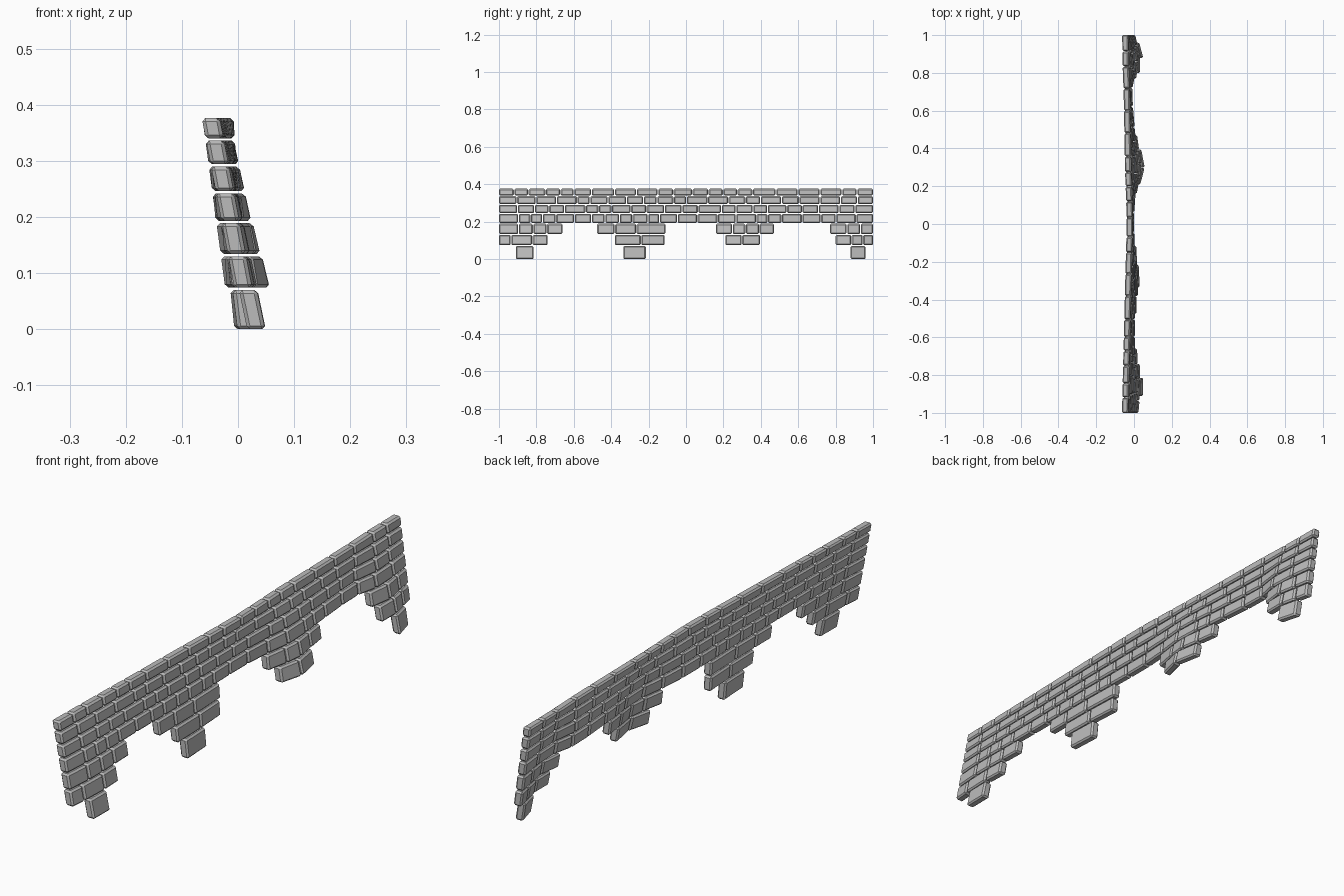
import bpy
import bmesh
import random
from mathutils import Vector

cube = bpy.data.objects.get("Cube")
if cube:
    bpy.data.objects.remove(cube, do_unlink=True)

random.seed(4)
THICKNESS = 0.032
GAP = 0.004
BEVEL = 0.006
CREST = 0.357

# Outward lean of the wall along its length: piers bulge forward, arches stay upright
LEANS = [(-1, .19), (-.87, .22), (-.55, .15), (-.28, .12), (0, .04), (.12, .07),
         (.3, .25), (.45, .16), (.7, .06), (.83, .25), (1, .13)]

# Courses from the top: name, bottom height, runs of (start, end, brick count)
WHOLE = (-1, 1)
COURSES = [
    ("coping_course", .34, [(*WHOLE, 21)]),
    ("second_course", .294, [(*WHOLE, 21)]),
    ("third_course", .246, [(*WHOLE, 22)]),
    ("fourth_course", .193, [(*WHOLE, 23)]),
    ("fifth_course", .134, [(-1, -.66, 4), (-.475, -.11, 3), (.16, .47, 4), (.77, 1, 3)]),
    ("sixth_course", .074, [(-1, -.74, 3), (-.38, -.115, 2), (.21, .395, 2), (.8, 1, 3)]),
    ("footing_course", 0, [(-.91, -.815, 1), (-.335, -.215, 1), (.88, .96, 1)]),
]


def wall_x(y, z):
    """Middle of the wall's thickness at a given place."""
    for (start, lean), (end, next_lean) in zip(LEANS, LEANS[1:]):
        if y <= end:
            break
    lean += (next_lean - lean) * (y - start) / (end - start)
    crest_x = -.022 - .023 * abs(y)
    return crest_x + (CREST - z) * lean


def add_brick(bm, left, right, bottom, top):
    """A bevelled block whose corners follow the leaning wall."""
    verts = bmesh.ops.create_cube(bm, size=1)["verts"]
    for v in verts:
        y = right if v.co.y > 0 else left
        z = top if v.co.z > 0 else bottom
        v.co = Vector((wall_x(y, z) + v.co.x * THICKNESS, y, z))
    edges = list({e for v in verts for e in v.link_edges})
    bmesh.ops.bevel(bm, geom=edges, offset=BEVEL, segments=1, affect="EDGES")


def add_run(bm, start, end, count, bottom, top):
    """A row of bricks of uneven length that exactly fills the run."""
    lengths = [random.uniform(.7, 1.3) for _ in range(count)]
    scale = (end - start + GAP) / sum(lengths)
    y = start
    for length in lengths:
        following = y + length * scale
        add_brick(bm, y, following - GAP, bottom, top)
        y = following


# One flat stone colour
stone = bpy.data.materials.new("grey_stone")
stone.use_nodes = True
grey = (0.5, 0.5, 0.5, 1)
stone.diffuse_color = grey
stone.node_tree.nodes["Principled BSDF"].inputs["Base Color"].default_value = grey

# Lay the courses downwards, each topped by the joint under the one above
top = .376
for name, bottom, runs in COURSES:
    bm = bmesh.new()
    for start, end, count in runs:
        add_run(bm, start, end, count, bottom, top)
    bmesh.ops.recalc_face_normals(bm, faces=bm.faces)
    mesh = bpy.data.meshes.new(name)
    bm.to_mesh(mesh)
    bm.free()
    mesh.materials.append(stone)
    bpy.context.collection.objects.link(bpy.data.objects.new(name, mesh))
    top = bottom - GAP
